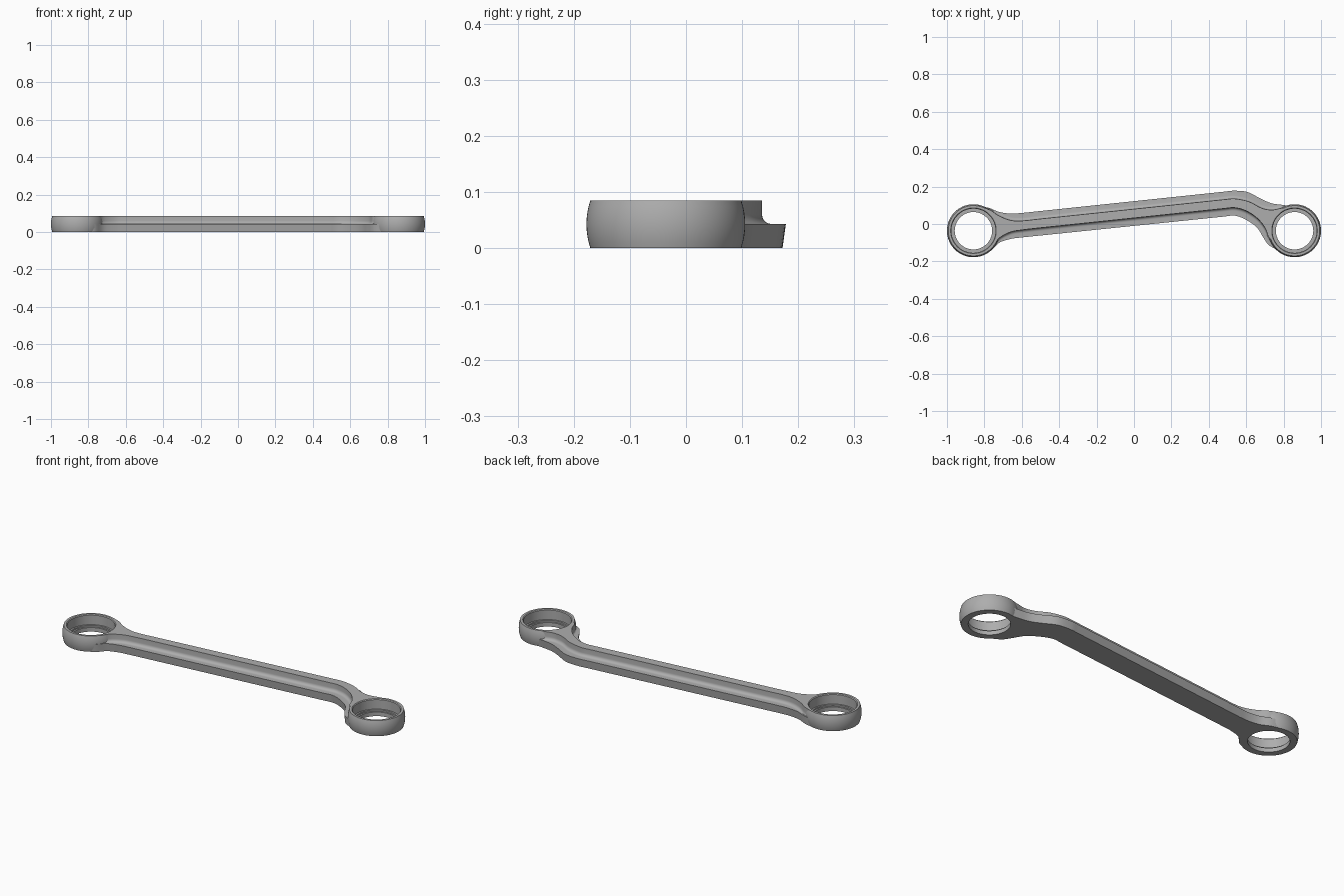
import bpy, bmesh, math
from mathutils import Vector

default = bpy.data.objects.get("Cube")
if default:
    bpy.data.objects.remove(default, do_unlink=True)

HEIGHT, FLANGE_TOP, FILLET = 0.085, 0.043, 0.017
RING_X, RING_Y, RING_R = 0.8585, -0.036, 0.1415

steel = bpy.data.materials.new("grey_steel")
steel.use_nodes = True
grey = (0.42, 0.42, 0.42, 1)
steel.diffuse_color = grey
steel.node_tree.nodes["Principled BSDF"].inputs["Base Color"].default_value = grey


def make_object(name, bm):
    bmesh.ops.recalc_face_normals(bm, faces=bm.faces)
    mesh = bpy.data.meshes.new(name)
    bm.to_mesh(mesh)
    bm.free()
    mesh.materials.append(steel)
    obj = bpy.data.objects.new(name, mesh)
    bpy.context.collection.objects.link(obj)
    return obj


def select_only(obj):
    bpy.ops.object.select_all(action='DESELECT')
    obj.select_set(True)
    bpy.context.view_layer.objects.active = obj


def smooth(obj):
    select_only(obj)
    bpy.ops.object.shade_smooth_by_angle(angle=math.radians(28))


def loft(bm, loops, closed):
    """Bridge consecutive loops of points with quads."""
    rows = [[bm.verts.new(p) for p in loop] for loop in loops]
    n = len(rows[0])
    for i in range(len(rows) if closed else len(rows) - 1):
        a, b = rows[i], rows[(i + 1) % len(rows)]
        for j in range(n):
            k = (j + 1) % n
            bm.faces.new((a[j], a[k], b[k], b[j]))
    if not closed:
        bm.faces.new(rows[0])
        bm.faces.new(rows[-1])


def revolve(name, profile, cx, cy, segments=72):
    bm = bmesh.new()
    loops = []
    for s in range(segments):
        a = math.tau * s / segments
        loops.append([(cx + r * math.cos(a), cy + r * math.sin(a), z) for r, z in profile])
    loft(bm, loops, True)
    return make_object(name, bm)


def spline(points, steps=5):
    """Catmull-Rom curve through the points."""
    p = [Vector(q) for q in points]
    p = [2 * p[0] - p[1]] + p + [2 * p[-1] - p[-2]]
    out = []
    for i in range(1, len(p) - 2):
        a, b, c, d = p[i - 1:i + 3]
        for s in range(steps):
            t = s / steps
            out.append(0.5 * (2 * b + (c - a) * t + (2 * a - 5 * b + 4 * c - d) * t * t
                              + (3 * b - a - 3 * c + d) * t ** 3))
    return out + [p[-2]]


# Plan outlines, left bend then right bend: flange and web edges
back_flange = (
    [(-.83, .095), (-.775, .086), (-.72, .064), (-.66, .056), (-.60, .059), (-.505, .069)],
    [(.484, .173), (.535, .178), (.607, .171), (.68, .134), (.735, .111), (.795, .102), (.85, .095)])
back_web = (
    [(-.81, .09), (-.765, .072), (-.72, .043), (-.66, .02), (-.60, .017), (-.505, .027)],
    [(.484, .131), (.54, .135), (.615, .119), (.68, .086), (.735, .075), (.79, .085), (.83, .088)])
front_web = (
    [(-.80, -.145), (-.755, -.122), (-.72, -.075), (-.66, -.043), (-.60, -.032), (-.505, -.021)],
    [(.484, .083), (.54, .087), (.60, .07), (.66, .03), (.70, -.02), (.72, -.07), (.745, -.09)])
front_flange = (
    [(-.81, -.16), (-.765, -.143), (-.72, -.10), (-.66, -.08), (-.60, -.072), (-.505, -.062)],
    [(.484, .04), (.537, .045), (.59, .027), (.655, -.016), (.69, -.07), (.72, -.112), (.77, -.14)])


def half_section(edge, web):
    """From the underside up over the flange and fillet to the top of the web."""
    out = edge - web
    gap = out.length
    direction = out.normalized()
    radius = min(FILLET, 0.7 * gap)
    pts = [(*(edge - direction * 0.006), 0), (*edge, FLANGE_TOP)]
    for i in range(6):
        a = math.pi / 2 * i / 5
        xy = web + direction * radius * (1 - math.sin(a))
        pts.append((*xy, FLANGE_TOP + FILLET * (1 - math.cos(a))))
    pts.append((*web, HEIGHT))
    return pts


# Arm with a T-shaped section
edges = [spline(left) + spline(right)
         for left, right in (back_flange, back_web, front_web, front_flange)]
sections = [half_section(bf, bw) + half_section(ff, fw)[::-1]
            for bf, bw, fw, ff in zip(*edges)]
bm = bmesh.new()
loft(bm, sections, False)
arm = make_object("arm", bm)

# Trim the arm ends inside the ring walls
for side in (-1, 1):
    bpy.ops.mesh.primitive_cylinder_add(vertices=72, radius=0.13, depth=1,
                                        location=(side * RING_X, RING_Y, 0))
    cutter = bpy.context.object
    cutter.name = "trim_cutter"
    cutter.hide_render = True
    cut = arm.modifiers.new("trim", 'BOOLEAN')
    cut.operation = 'DIFFERENCE'
    cut.solver = 'EXACT'
    cut.object = cutter
    select_only(arm)
    bpy.ops.object.modifier_apply(modifier=cut.name)
    bpy.data.objects.remove(cutter, do_unlink=True)
smooth(arm)

# Crowned end rings with a stepped bore
outer = []
for i in range(9):
    t = i / 8
    outer.append((RING_R - 0.007 * (2 * t - 1) ** 2, HEIGHT * t))
bore = [(0.122, HEIGHT), (0.118, 0.081), (0.118, 0.03), (0.109, 0.03),
        (0.109, 0.022), (0.1, 0.022), (0.1, 0)]
for name, side in (("right_ring", -1), ("left_ring", 1)):
    smooth(revolve(name, outer + bore, side * RING_X, RING_Y))
